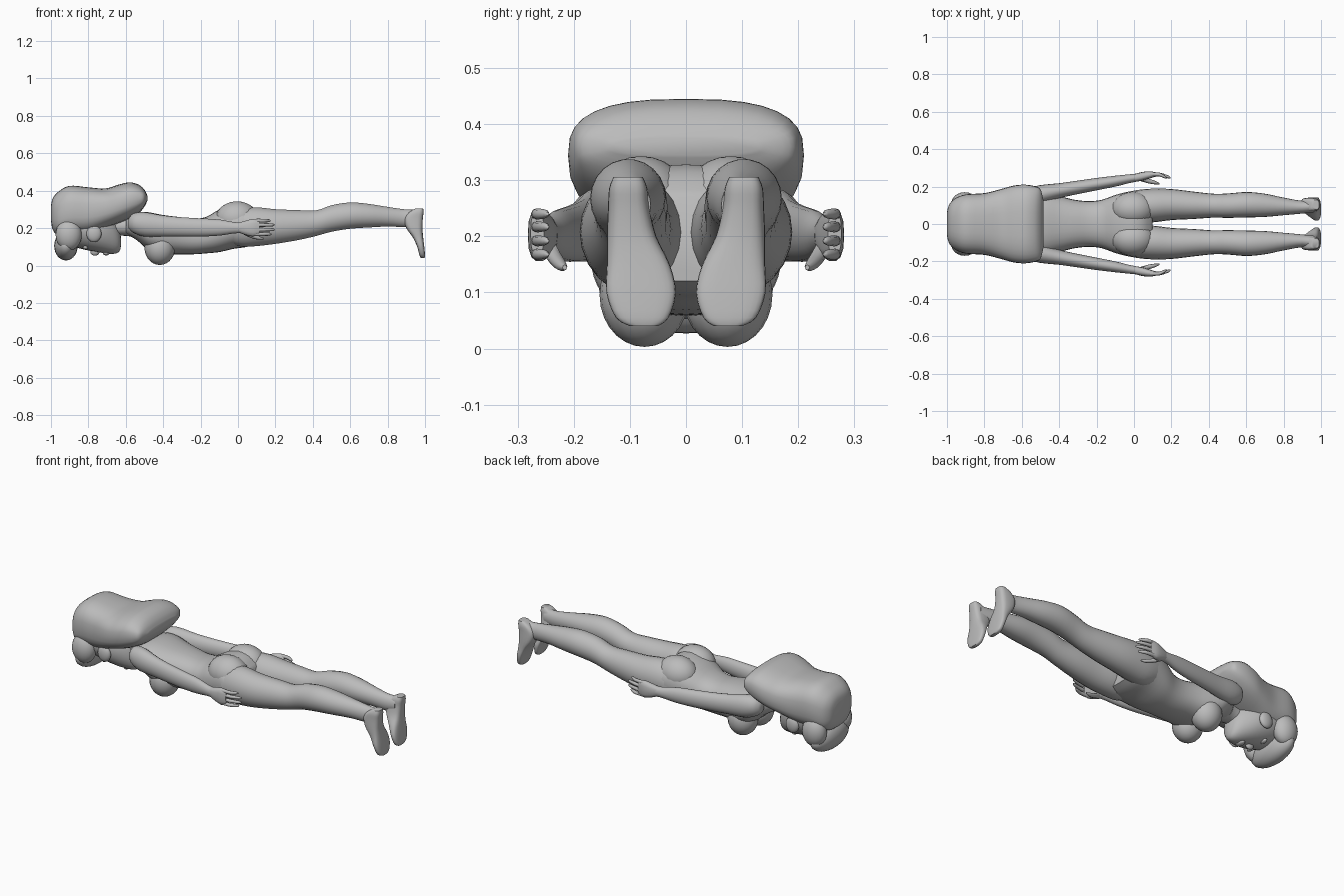
import bpy, bmesh, math
from mathutils import Vector

grey = bpy.data.materials.new("plain grey")
grey.diffuse_color = (0.5, 0.5, 0.5, 1)


def finish(name, bm):
    bmesh.ops.recalc_face_normals(bm, faces=bm.faces)
    me = bpy.data.meshes.new(name)
    bm.to_mesh(me)
    bm.free()
    me.materials.append(grey)
    ob = bpy.data.objects.new(name, me)
    bpy.context.collection.objects.link(ob)
    bpy.ops.object.select_all(action='DESELECT')
    ob.select_set(True)
    bpy.context.view_layer.objects.active = ob
    bpy.ops.object.shade_smooth_by_angle(angle=math.radians(50))
    return ob


def spline(p, steps):
    """Catmull-Rom through the ring values."""
    out = []
    for i in range(len(p) - 1):
        a, b, c, d = p[max(i - 1, 0)], p[i], p[i + 1], p[min(i + 2, len(p) - 1)]
        for s in range(steps):
            t = s / steps
            out.append([0.5 * (2 * q + (r - o) * t + (2 * o - 5 * q + 4 * r - u) * t * t
                               + (3 * q - o - 3 * r + u) * t ** 3)
                        for o, q, r, u in zip(a, b, c, d)])
    return out + [list(p[-1])]


def loft(name, rings, axis='x', power=2.0, n=20, steps=3, side=1):
    """Rings: x axis (x, y, ry, zlow, zhigh); z axis (z, y, ry, xlow, xhigh)."""
    bm = bmesh.new()
    loops = []
    for t, y, ry, lo, hi in spline(rings, steps):
        loop = []
        for k in range(n):
            a = 2 * math.pi * k / n
            c, s = math.cos(a), math.sin(a)
            u = math.copysign(abs(c) ** (2 / power), c) * max(ry, 0.002)
            v = math.copysign(abs(s) ** (2 / power), s) * max(hi - lo, 0.004) / 2 + (lo + hi) / 2
            loop.append(bm.verts.new((t, side * (y + u), v) if axis == 'x' else (v, side * (y + u), t)))
        loops.append(loop)
    for a, b in zip(loops, loops[1:]):
        for k in range(n):
            bm.faces.new((a[k], a[(k + 1) % n], b[(k + 1) % n], b[k]))
    bm.faces.new(loops[0])
    bm.faces.new(loops[-1])
    return finish(name, bm)


def ball(name, centre, radii):
    bm = bmesh.new()
    bmesh.ops.create_uvsphere(bm, u_segments=20, v_segments=14, radius=1)
    for v in bm.verts:
        v.co = Vector(centre) + Vector(v.co[i] * radii[i] for i in range(3))
    return finish(name, bm)


# Torso from the neck to the crotch
loft("torso", [
    (-0.60, 0, 0.07, 0.17, 0.27), (-0.54, 0, 0.14, 0.135, 0.285),
    (-0.48, 0, 0.165, 0.085, 0.285), (-0.40, 0, 0.15, 0.06, 0.27),
    (-0.32, 0, 0.13, 0.06, 0.26), (-0.24, 0, 0.122, 0.06, 0.25),
    (-0.17, 0, 0.13, 0.065, 0.26), (-0.10, 0, 0.155, 0.072, 0.30),
    (-0.02, 0, 0.175, 0.09, 0.328), (0.05, 0, 0.18, 0.10, 0.315),
    (0.10, 0, 0.15, 0.12, 0.27)], power=2.4, n=28)
loft("neck", [(-0.72, 0, 0.06, 0.14, 0.26), (-0.63, 0, 0.055, 0.16, 0.26),
              (-0.54, 0, 0.08, 0.15, 0.27)])

# Face with jaw and nose
loft("face", [
    (-0.95, 0, 0.06, 0.15, 0.26), (-0.90, 0, 0.11, 0.11, 0.30),
    (-0.82, 0, 0.128, 0.085, 0.32), (-0.74, 0, 0.118, 0.07, 0.31),
    (-0.67, 0, 0.08, 0.062, 0.27), (-0.635, 0, 0.045, 0.075, 0.20),
    (-0.625, 0, 0.01, 0.11, 0.14)], n=24)
ball("nose", (-0.765, 0, 0.075), (0.025, 0.014, 0.022))
ball("lips", (-0.705, 0, 0.066), (0.018, 0.03, 0.012))

# Large hair mass, thick at the lower end
loft("hair", [
    (-1.0, 0, 0.06, 0.24, 0.32), (-0.99, 0, 0.10, 0.19, 0.36),
    (-0.96, 0, 0.135, 0.16, 0.395), (-0.90, 0, 0.158, 0.165, 0.426),
    (-0.80, 0, 0.165, 0.17, 0.418), (-0.71, 0, 0.187, 0.20, 0.412),
    (-0.64, 0, 0.206, 0.225, 0.432), (-0.58, 0, 0.21, 0.25, 0.445),
    (-0.53, 0, 0.202, 0.28, 0.432), (-0.50, 0, 0.185, 0.315, 0.405),
    (-0.485, 0, 0.13, 0.345, 0.375)], power=2.7, n=32, steps=4)
ball("fringe", (-0.92, 0, 0.105), (0.063, 0.155, 0.078))

for side, tag in ((1, "left"), (-1, "right")):
    # Hair lock beside the face, ear, chest and seat
    ball(tag + "_side_lock", (-0.905, side * 0.115, 0.165), (0.07, 0.055, 0.085))
    ball(tag + "_ear", (-0.77, side * 0.125, 0.17), (0.04, 0.02, 0.045))
    ball(tag + "_eye", (-0.815, side * 0.05, 0.097), (0.014, 0.026, 0.012))
    ball(tag + "_breast", (-0.418, side * 0.074, 0.095), (0.082, 0.08, 0.092))
    ball(tag + "_buttock", (-0.005, side * 0.08, 0.25), (0.115, 0.092, 0.093))

    # Leg from hip to ankle
    loft(tag + "_leg", [
        (-0.06, 0.09, 0.075, 0.12, 0.28), (0.02, 0.097, 0.085, 0.10, 0.305),
        (0.10, 0.099, 0.09, 0.103, 0.312), (0.20, 0.104, 0.083, 0.115, 0.302),
        (0.32, 0.100, 0.073, 0.135, 0.297), (0.42, 0.098, 0.064, 0.158, 0.296),
        (0.50, 0.098, 0.065, 0.18, 0.323), (0.60, 0.103, 0.068, 0.196, 0.338),
        (0.70, 0.100, 0.062, 0.203, 0.330), (0.80, 0.094, 0.047, 0.208, 0.314),
        (0.90, 0.090, 0.034, 0.205, 0.300), (0.96, 0.097, 0.034, 0.21, 0.300)],
        n=22, side=side)

    # Foot hanging down with a flat sole facing outward
    loft(tag + "_foot", [
        (0.04, 0.075, 0.025, 0.978, 0.998), (0.055, 0.078, 0.047, 0.970, 1.0),
        (0.10, 0.080, 0.062, 0.958, 0.996), (0.15, 0.085, 0.056, 0.935, 0.990),
        (0.20, 0.097, 0.044, 0.900, 0.986), (0.25, 0.102, 0.037, 0.89, 0.988),
        (0.285, 0.103, 0.034, 0.915, 0.992), (0.306, 0.103, 0.026, 0.95, 0.99)],
        axis='z', power=3.2, n=24, side=side)

    # Arm with shoulder, elbow and wrist
    loft(tag + "_arm", [
        (-0.585, 0.14, 0.02, 0.20, 0.25), (-0.56, 0.145, 0.045, 0.175, 0.278),
        (-0.50, 0.158, 0.05, 0.155, 0.285), (-0.40, 0.178, 0.040, 0.155, 0.268),
        (-0.30, 0.196, 0.036, 0.155, 0.258), (-0.20, 0.213, 0.033, 0.155, 0.252),
        (-0.10, 0.229, 0.029, 0.16, 0.246), (-0.02, 0.243, 0.023, 0.172, 0.232),
        (0.03, 0.250, 0.021, 0.172, 0.230)], side=side)

    # Hand with four fingers and a thumb
    loft(tag + "_palm", [
        (0.0, 0.246, 0.02, 0.178, 0.228), (0.04, 0.254, 0.023, 0.163, 0.24),
        (0.08, 0.262, 0.020, 0.155, 0.25), (0.115, 0.265, 0.012, 0.165, 0.245)],
        n=14, power=2.5, side=side)
    for i, (z, tip) in enumerate(((0.240, 0.175), (0.217, 0.195), (0.192, 0.195), (0.168, 0.18))):
        loft(f"{tag}_finger_{i + 1}", [
            (0.085, 0.265, 0.011, z - 0.010, z + 0.010),
            (0.135, 0.265, 0.010, z - 0.010, z + 0.010),
            (tip - 0.012, 0.252, 0.008, z - 0.008, z + 0.008),
            (tip, 0.247, 0.003, z - 0.003, z + 0.003)], n=8, steps=2, side=side)
    loft(tag + "_thumb", [
        (0.03, 0.245, 0.014, 0.165, 0.195), (0.07, 0.232, 0.013, 0.147, 0.172),
        (0.11, 0.222, 0.010, 0.138, 0.158), (0.135, 0.216, 0.004, 0.140, 0.149)],
        n=8, steps=2, side=side)
